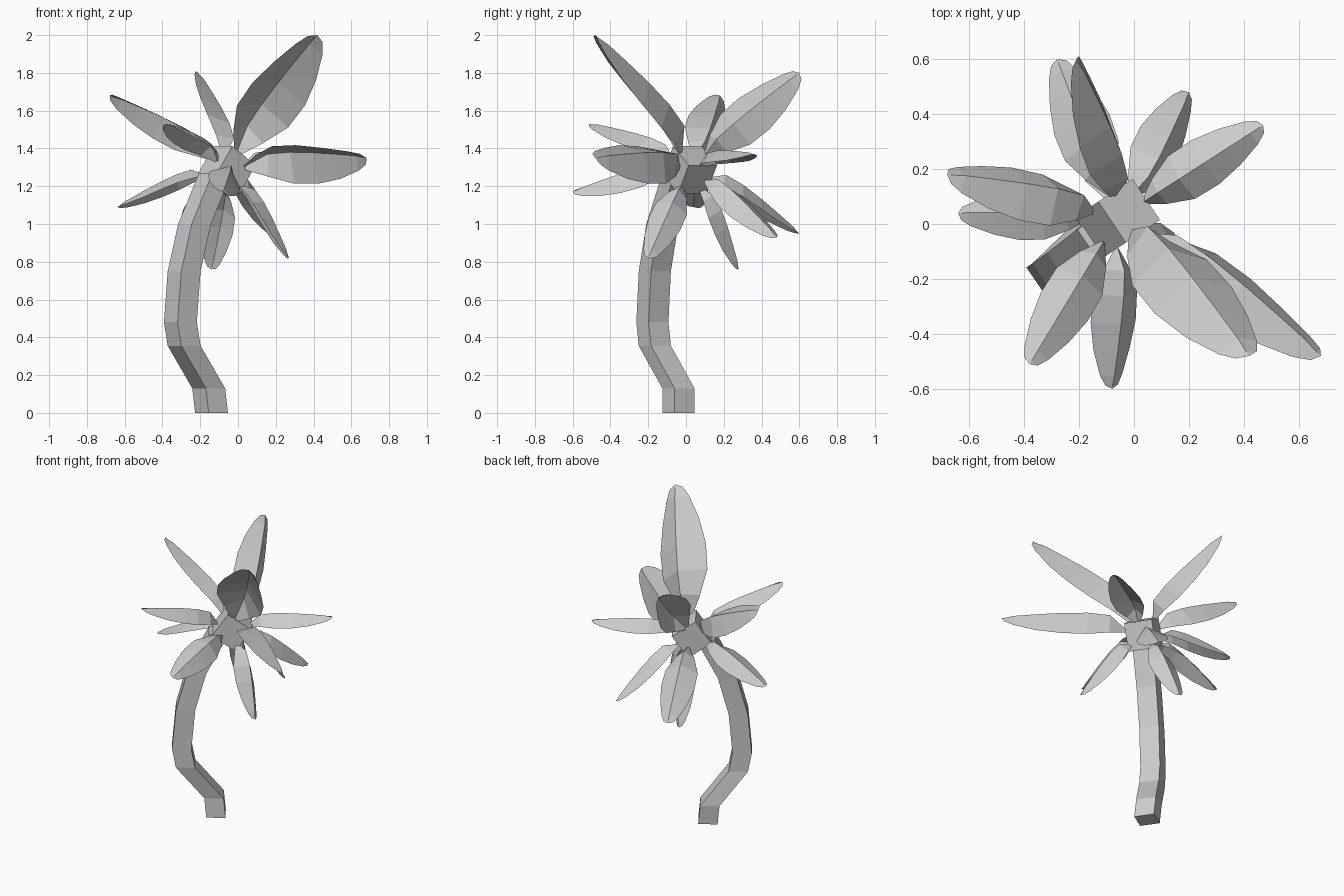
import bpy, bmesh
from mathutils import Vector, Matrix

cube = bpy.data.objects.get("Cube")
if cube:
    bpy.data.objects.remove(cube, do_unlink=True)

grey = bpy.data.materials.new("plain_grey")
grey.use_nodes = True
grey.diffuse_color = (0.6, 0.6, 0.6, 1)
grey.node_tree.nodes["Principled BSDF"].inputs["Base Color"].default_value = (0.6, 0.6, 0.6, 1)


def finish(bm, name, fix_normals=True):
    if fix_normals:
        bmesh.ops.recalc_face_normals(bm, faces=bm.faces)
    mesh = bpy.data.meshes.new(name)
    bm.to_mesh(mesh)
    bm.free()
    mesh.materials.append(grey)
    obj = bpy.data.objects.new(name, mesh)
    bpy.context.collection.objects.link(obj)
    return obj


# Trunk: a turned square section swept up a bent path
path = [(-.14, -.04, 0), (-.155, -.04, .13), (-.285, -.165, .355), (-.305, -.178, .48),
        (-.285, -.165, .75), (-.23, -.125, 1.0), (-.12, -.04, 1.27)]
corners = [(-.015, -.085), (.087, -.02), (.015, .085), (-.087, .02)]
bm = bmesh.new()
rings = [[bm.verts.new((x + cx, y + cy, z)) for cx, cy in corners] for x, y, z in path]
for low, high in zip(rings, rings[1:]):
    for i in range(4):
        j = (i + 1) % 4
        bm.faces.new((low[i], low[j], high[j], high[i]))
bm.faces.new(rings[0])
bm.faces.new(rings[-1])
finish(bm, "trunk")

# Crown block: a tilted cube
centre = Vector((-.06, .02, 1.287))
u = Vector((.1, -.15, 0)).normalized()
v = Vector((.11, .1, -.1))
v = (v - u * v.dot(u)).normalized()
turn = Matrix((u, v, u.cross(v))).transposed().to_4x4()
bm = bmesh.new()
bmesh.ops.create_cube(bm, size=.18, matrix=Matrix.Translation(centre) @ turn)
finish(bm, "crown_block")

# Leaf rows: distance along, half width, ridge lift, edge lift (all per unit length)
rows = [(0, .015, .02, .0), (.14, .1, .125, .01), (.32, .175, .125, .0),
        (.52, .18, .1, -.015), (.72, .145, .065, -.025), (.9, .09, .03, -.02), (.975, .05, .005, -.01)]


def leaf(name, tip, up):
    tip = Vector(tip)
    along = (tip - centre).normalized()
    base = centre + along * .11
    length = (tip - base).length
    up = Vector(up)
    up = (up - along * up.dot(along)).normalized()
    side = along.cross(up)
    bm = bmesh.new()
    strips = []
    for s, w, ridge, edge in rows:
        spots = (s * along - w * side + edge * up, s * along + ridge * up, s * along + w * side + edge * up)
        strips.append([bm.verts.new(base + p * length) for p in spots])
    for a, b in zip(strips, strips[1:]):
        for i in range(2):
            bm.faces.new((a[i], a[i + 1], b[i + 1], b[i]))
    end = bm.verts.new(tip)
    for i in range(2):
        bm.faces.new((strips[-1][i], strips[-1][i + 1], end))
    finish(bm, name, False)


# Leaves: tip position and the direction the ridge points
leaves = [
    ("leaf_tall", (.42, -.48, 2.0), (0, .77, .63)),
    ("leaf_front_left", (.68, -.48, 1.35), (.45, .6, .72)),
    ("leaf_back_left", (.47, .36, 1.37), (0, 0, 1)),
    ("leaf_back_low", (.2, .48, .93), (.4, 0, 1)),
    ("leaf_back_high", (-.21, .6, 1.8), (.9, -.02, .43)),
    ("leaf_back_right", (-.28, .6, .95), (0, 0, 1)),
    ("leaf_right_high", (-.68, .18, 1.68), (0, .65, 1)),
    ("leaf_right_low", (-.64, .04, 1.09), (0, .2, 1)),
    ("leaf_front_right", (-.38, -.51, 1.53), (0, 0, 1)),
    ("leaf_front", (-.08, -.6, 1.17), (.55, 0, 1)),
    ("leaf_left_drooping", (.27, -.2, .82), (1, 0, .3)),
    ("leaf_back_drooping", (-.14, .28, .76), (.3, 1, .3)),
]
for name, tip, up in leaves:
    leaf(name, tip, up)
